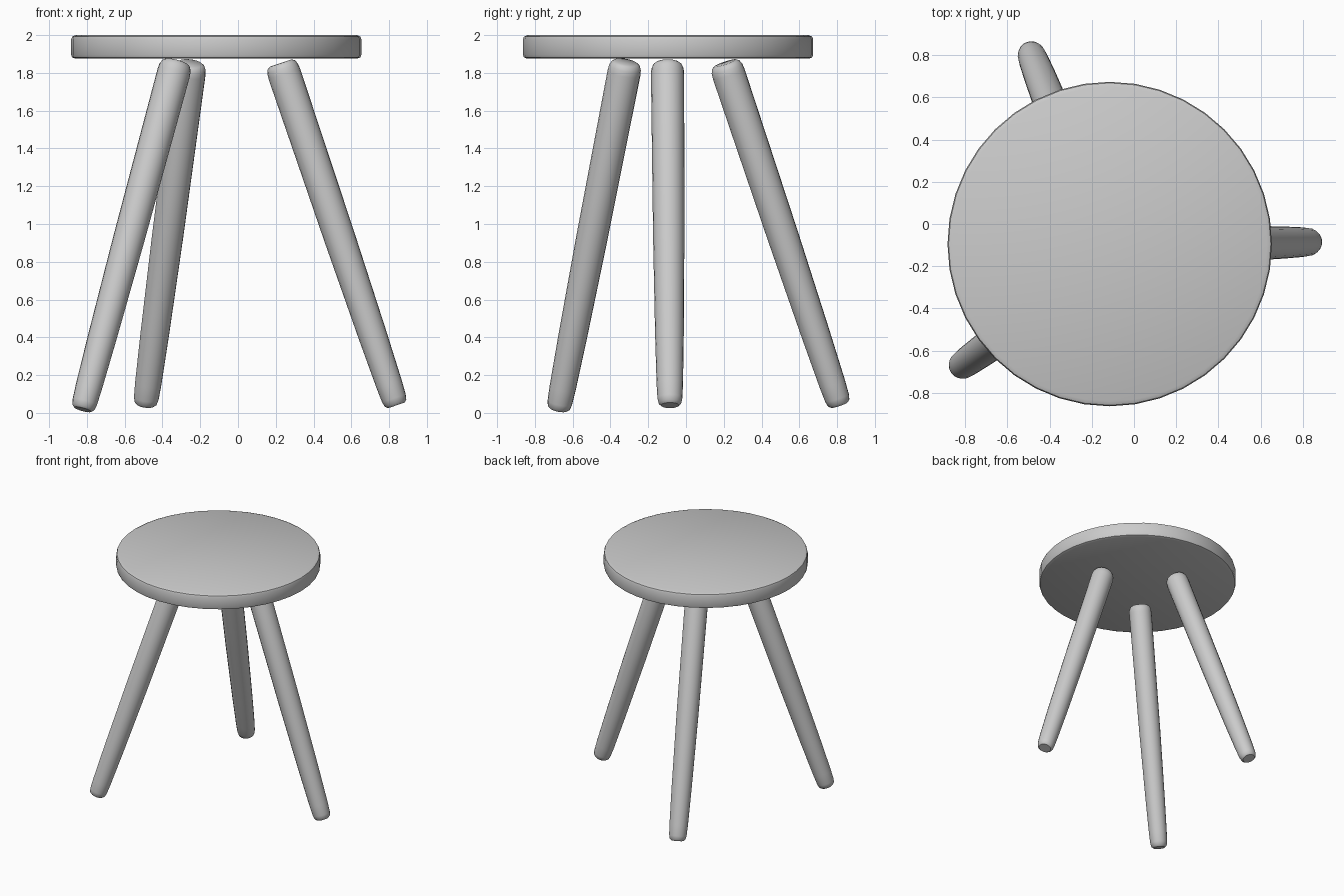
import bpy, bmesh
from math import pi, cos, sin, radians
from mathutils import Vector, Matrix

if "Cube" in bpy.data.objects:
    bpy.data.objects.remove(bpy.data.objects["Cube"])


def lathe(name, profile, segments, matrix, angle):
    """Closed turned shape from (radius, height) pairs listed bottom to top."""
    bm = bmesh.new()
    rings = [[bm.verts.new((r * cos(2 * pi * i / segments), r * sin(2 * pi * i / segments), h))
              for i in range(segments)] for r, h in profile]
    for a, b in zip(rings, rings[1:]):
        for i in range(segments):
            j = (i + 1) % segments
            bm.faces.new((a[i], a[j], b[j], b[i]))
    bm.faces.new(rings[0][::-1])
    bm.faces.new(rings[-1])
    bm.transform(matrix)
    mesh = bpy.data.meshes.new(name)
    bm.to_mesh(mesh)
    bm.free()
    obj = bpy.data.objects.new(name, mesh)
    bpy.context.collection.objects.link(obj)
    bpy.ops.object.select_all(action='DESELECT')
    obj.select_set(True)
    bpy.context.view_layer.objects.active = obj
    bpy.ops.object.shade_smooth_by_angle(angle=radians(angle))
    return obj


# Round seat with eased rims
lathe("seat",
      [(0.745, 1.875), (0.763, 1.882), (0.768, 1.895), (0.768, 1.978), (0.763, 1.992), (0.745, 2.0)],
      40, Matrix.Translation((-0.115, -0.095, 0)), 35)


# Tapered, splayed legs from foot centre to top centre
def leg(name, foot, top):
    foot, top = Vector(foot), Vector(top)
    axis = top - foot
    n = axis.length
    profile = [(0.047, 0), (0.060, 0.012), (0.066, 0.04), (0.070, 0.12), (0.076, 0.4), (0.083, 0.95),
               (0.088, n - 0.06), (0.085, n - 0.03), (0.076, n - 0.01), (0.062, n)]
    matrix = Matrix.Translation(foot) @ axis.to_track_quat('Z', 'Y').to_matrix().to_4x4()
    lathe(name, profile, 20, matrix, 40)


leg("right_leg", (0.838, -0.085, 0.04), (0.226, -0.098, 1.852))
leg("back_left_leg", (-0.490, 0.812, 0.042), (-0.252, 0.207, 1.852))
leg("front_left_leg", (-0.822, -0.675, 0.018), (-0.325, -0.317, 1.858))
